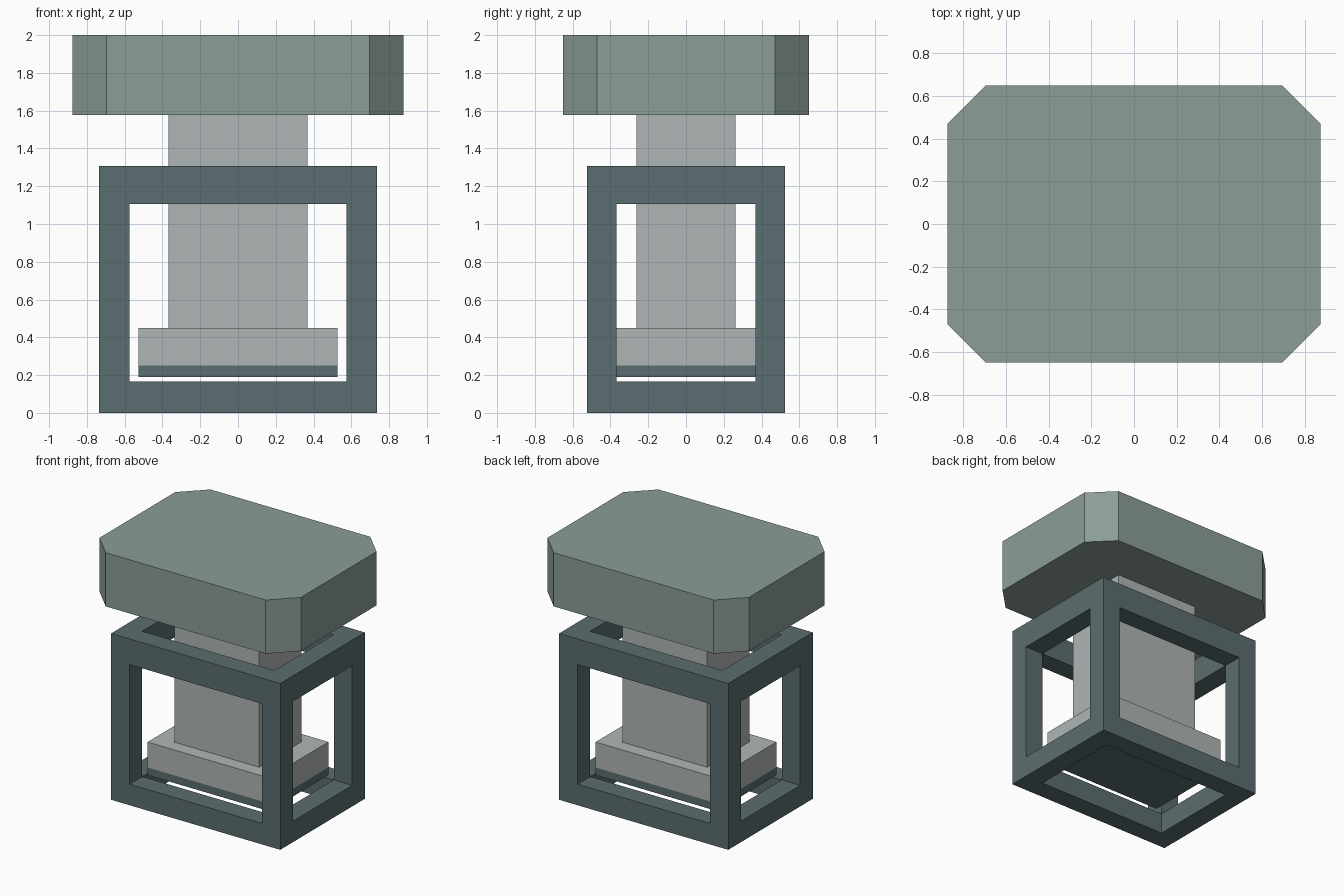
import bpy, bmesh
from itertools import product

if "Cube" in bpy.data.objects:
    bpy.data.objects.remove(bpy.data.objects["Cube"])


def material(name, rgb):
    m = bpy.data.materials.new(name)
    m.diffuse_color = (*rgb, 1)
    m.use_nodes = True
    m.node_tree.nodes["Principled BSDF"].inputs["Base Color"].default_value = m.diffuse_color
    return m


def finish(bm, name, mat):
    bmesh.ops.recalc_face_normals(bm, faces=bm.faces)
    me = bpy.data.meshes.new(name)
    bm.to_mesh(me)
    bm.free()
    me.materials.append(mat)
    ob = bpy.data.objects.new(name, me)
    bpy.context.collection.objects.link(ob)
    return ob


def block(name, hx, hy, z0, z1, mat, chamfer=0):
    """Box centred on the z axis, optionally with cut vertical corners."""
    bm = bmesh.new()
    bmesh.ops.create_cube(bm, size=1)
    for v in bm.verts:
        v.co = (v.co.x * 2 * hx, v.co.y * 2 * hy, z1 if v.co.z > 0 else z0)
    if chamfer:
        upright = [e for e in bm.edges
                   if abs(e.verts[0].co.z - e.verts[1].co.z) > 1e-4]
        bmesh.ops.bevel(bm, geom=upright, offset=chamfer,
                        offset_type='OFFSET', segments=1, affect='EDGES')
    return finish(bm, name, mat)


def open_cage(name, xs, ys, zs, mat):
    """Box frame: 3x3x3 cells, keeping only the corners and the edge bars."""
    cuts = (xs, ys, zs)

    def solid(c):
        return all(0 <= i <= 2 for i in c) and sum(i == 1 for i in c) <= 1

    bm = bmesh.new()
    verts = {}

    def vert(idx):
        if idx not in verts:
            verts[idx] = bm.verts.new([cuts[a][idx[a]] for a in range(3)])
        return verts[idx]

    for cell in filter(solid, product(range(3), repeat=3)):
        for axis, side in product(range(3), (0, 1)):
            near = list(cell)
            near[axis] += 2 * side - 1
            if solid(near):
                continue
            u, w = [a for a in range(3) if a != axis]
            quad = []
            for du, dw in ((0, 0), (1, 0), (1, 1), (0, 1)):
                p = list(cell)
                p[axis] += side
                p[u] += du
                p[w] += dw
                quad.append(vert(tuple(p)))
            bm.faces.new(quad)
    return finish(bm, name, mat)


cap_green = material("cap_green", (0.26, 0.34, 0.31))
dark_slate = material("dark_slate", (0.105, 0.153, 0.162))
pale_grey = material("pale_grey", (0.43, 0.47, 0.46))

# Outer open frame
open_cage("outer_frame",
          (-0.735, -0.575, 0.575, 0.735),
          (-0.525, -0.368, 0.368, 0.525),
          (0, 0.165, 1.105, 1.307), dark_slate)

# Plunger: pad, foot and stem
block("contact_pad", 0.527, 0.37, 0.19, 0.25, dark_slate)
block("plunger_foot", 0.527, 0.37, 0.25, 0.45, pale_grey)
block("plunger_stem", 0.368, 0.262, 0.45, 1.58, pale_grey)

# Cap with cut corners; bevel offset is measured along each side
block("cap", 0.875, 0.65, 1.578, 2.0, cap_green, chamfer=0.18)
